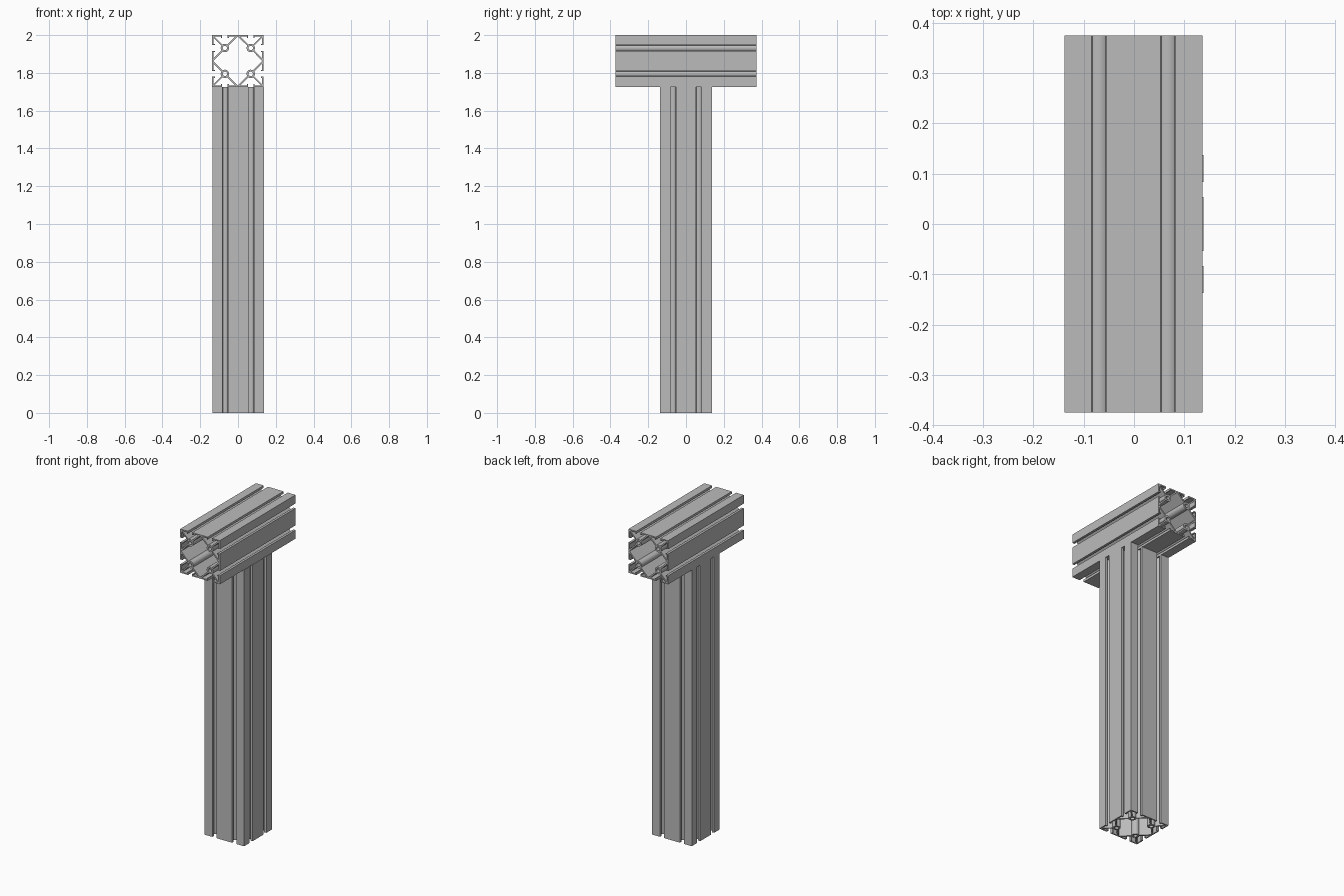
import bpy
import math
from mathutils import Matrix

if "Cube" in bpy.data.objects:
    bpy.data.objects.remove(bpy.data.objects["Cube"])

MM = 0.2735 / 80          # profile is drawn on an 80 mm square
CORE, HOLE = 6.5, 3.4     # screw core radius and bore radius
WALL, LIP = 2.2, 4.3      # outer wall and slot lip depth
SLOT, HOOK = 4.3, 6.1     # slot half width and lip hook edge
WEB = 1.2                 # half thickness of the diagonal webs

metal = bpy.data.materials.new("aluminium grey")
metal.diffuse_color = (0.5, 0.5, 0.5, 1)
metal.use_nodes = True
metal.node_tree.nodes["Principled BSDF"].inputs["Base Color"].default_value = metal.diffuse_color


def arc(cx, cy, r, a0, a1, n):
    return [(cx + r * math.cos(math.radians(a0 + (a1 - a0) * i / n)),
             cy + r * math.sin(math.radians(a0 + (a1 - a0) * i / n)))
            for i in range(n + 1)]


def quarter_turns(points):
    """Repeat a run of points around the four sides, clockwise."""
    out = []
    for k in range(4):
        a = -k * math.pi / 2
        c, s = math.cos(a), math.sin(a)
        out += [(x * c - y * s, x * s + y * c) for x, y in points]
    return out


def slot(cx):
    """T-slot cut into the top side, left to right."""
    edge = 20 - WEB * math.sqrt(2)
    off = math.degrees(math.asin(WEB / CORE))
    left = [(-SLOT, 40), (-SLOT, 40 - LIP), (-HOOK, 40 - LIP),
            (-HOOK, 40 - WALL), (WALL - edge, 40 - WALL)]
    right = [(-x, y) for x, y in reversed(left)]
    floor = arc(0, 20, CORE, 135 - off, 45 + off, 6)
    return [(cx + x, y) for x, y in left + floor + right]


def profile_loops():
    off = math.degrees(math.asin(WEB / CORE))
    outer = quarter_turns([(-40, 40)] + slot(-20) + slot(20))
    # central cavity bounded by the webs and the four cores
    cavity = quarter_turns([(0, 40 - WEB * math.sqrt(2) - 0.5)]
                           + arc(20, 20, CORE, 135 + off, 315 - off, 8))
    bores = [arc(x, y, HOLE, 0, 345, 23) for x in (-20, 20) for y in (-20, 20)]
    return [outer, cavity] + bores


def extrusion(name, length, matrix):
    curve = bpy.data.curves.new(name, 'CURVE')
    curve.dimensions = '2D'
    curve.fill_mode = 'BOTH'
    curve.extrude = length / 2
    for loop in profile_loops():
        spline = curve.splines.new('POLY')
        spline.points.add(len(loop) - 1)
        for p, (x, y) in zip(spline.points, loop):
            p.co = (x * MM, y * MM, 0, 1)
        spline.use_cyclic_u = True
    obj = bpy.data.objects.new(name, curve)
    bpy.context.collection.objects.link(obj)
    obj.matrix_world = matrix
    curve.materials.append(metal)
    bpy.ops.object.select_all(action='DESELECT')
    obj.select_set(True)
    bpy.context.view_layer.objects.active = obj
    bpy.ops.object.convert(target='MESH')
    # weld caps to walls and tidy normals
    bpy.ops.object.mode_set(mode='EDIT')
    bpy.ops.mesh.select_all(action='SELECT')
    bpy.ops.mesh.remove_doubles(threshold=0.00001)
    bpy.ops.mesh.normals_make_consistent(inside=False)
    bpy.ops.object.mode_set(mode='OBJECT')
    bpy.ops.object.shade_smooth_by_angle(angle=math.radians(30))


HEIGHT = 2 - 80 * MM
# upright post
extrusion("upright_post", HEIGHT, Matrix.Translation((0.001, 0, HEIGHT / 2)))
# cross beam lying along y on top of the post
extrusion("cross_beam", 0.748,
          Matrix.Translation((-0.001, 0, 2 - 40 * MM))
          @ Matrix.Rotation(math.pi / 2, 4, 'X'))
